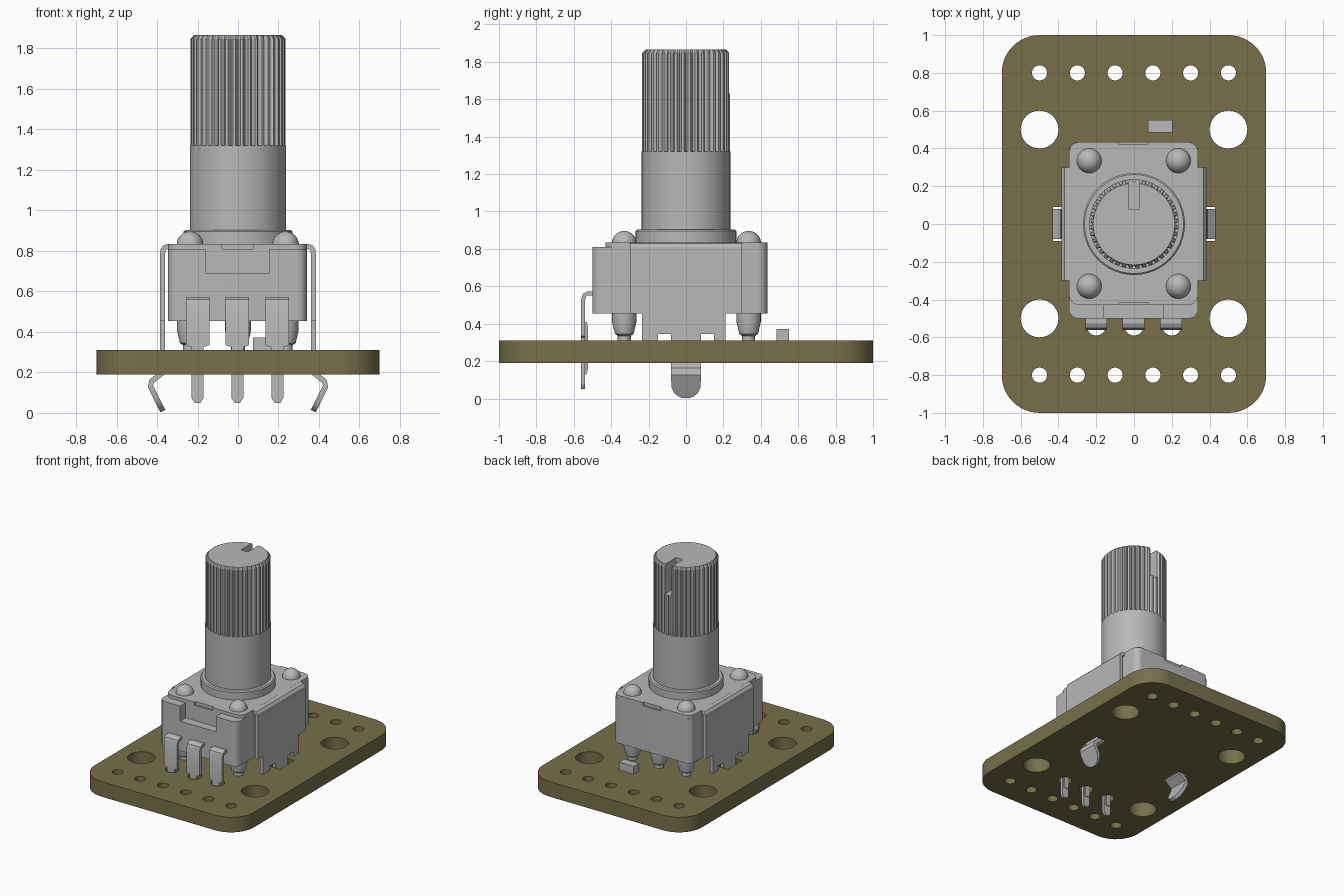
import bpy, bmesh
from math import sin, cos, pi
from mathutils import Vector

if "Cube" in bpy.data.objects:
    bpy.data.objects.remove(bpy.data.objects["Cube"], do_unlink=True)


def material(name, rgb):
    m = bpy.data.materials.new(name)
    m.use_nodes = True
    m.diffuse_color = (*rgb, 1)
    m.node_tree.nodes["Principled BSDF"].inputs["Base Color"].default_value = (*rgb, 1)
    return m


METAL = material("grey metal", (0.48, 0.48, 0.48))
OLIVE = material("olive board", (0.187, 0.163, 0.068))


def loft(name, rings, mat=METAL):
    """Skin a list of equal-length vertex rings and cap both ends."""
    bm = bmesh.new()
    loops = [[bm.verts.new(p) for p in ring] for ring in rings]
    n = len(loops[0])
    for a, b in zip(loops, loops[1:]):
        for i in range(n):
            j = (i + 1) % n
            bm.faces.new((a[i], a[j], b[j], b[i]))
    bm.faces.new(loops[0][::-1])
    bm.faces.new(loops[-1])
    bmesh.ops.recalc_face_normals(bm, faces=bm.faces)
    mesh = bpy.data.meshes.new(name)
    bm.to_mesh(mesh)
    bm.free()
    mesh.materials.append(mat)
    obj = bpy.data.objects.new(name, mesh)
    bpy.context.collection.objects.link(obj)
    return obj


def prism(name, outline, z0, z1, mat=METAL):
    return loft(name, [[(x, y, z) for x, y in outline] for z in (z0, z1)], mat)


def box(name, x0, x1, y0, y1, z0, z1, mat=METAL):
    return prism(name, [(x0, y0), (x1, y0), (x1, y1), (x0, y1)], z0, z1, mat)


def circle(r, x=0, y=0, n=32):
    return [(x + r * cos(2 * pi * i / n), y + r * sin(2 * pi * i / n)) for i in range(n)]


def rounded_rect(x0, x1, y0, y1, r, n=8):
    pts = []
    corners = [(x1 - r, y1 - r), (x0 + r, y1 - r), (x0 + r, y0 + r), (x1 - r, y0 + r)]
    for k, (cx, cy) in enumerate(corners):
        for i in range(n + 1):
            a = (k + i / n) * pi / 2
            pts.append((cx + r * cos(a), cy + r * sin(a)))
    return pts


def lathe(name, profile, x=0, y=0, n=32):
    return loft(name, [[(px, py, z) for px, py in circle(r, x, y, n)] for r, z in profile])


def strip(name, stations, thick, place):
    """Bent sheet strip through (u, z, half width) stations."""
    rings = []
    for i, (u, z, hw) in enumerate(stations):
        a, b = stations[max(i - 1, 0)], stations[min(i + 1, len(stations) - 1)]
        d = Vector((b[0] - a[0], b[1] - a[1])).normalized() * thick / 2
        rings.append([place(u - s * d.y, w, z + s * d.x)
                      for s, w in ((1, hw), (1, -hw), (-1, -hw), (-1, hw))])
    return loft(name, rings)


def cut(obj, cutters):
    for c in cutters:
        c.hide_render = True
        mod = obj.modifiers.new("cut", "BOOLEAN")
        mod.operation = "DIFFERENCE"
        mod.solver = "EXACT"
        mod.object = c
        bpy.context.view_layer.objects.active = obj
        bpy.ops.object.modifier_apply(modifier=mod.name)
        bpy.data.objects.remove(c, do_unlink=True)


# circuit board with header, mounting, terminal and clip holes
board = prism("circuit_board", rounded_rect(-0.7, 0.7, -1, 1, 0.2, 12), 0.19, 0.31, OLIVE)
holes = [(x / 10, y, 0.04) for x in (-5, -3, -1, 1, 3, 5) for y in (-0.8, 0.8)]
holes += [(x, y, 0.1) for x in (-0.5, 0.5) for y in (-0.5, 0.5)]
holes += [(x, -0.54, 0.05) for x in (-0.2, 0, 0.2)]
cutters = [prism("hole_cutter", circle(r, x, y), 0.1, 0.4, OLIVE) for x, y, r in holes]
cutters += [box("slot_cutter", s * 0.385 - 0.045, s * 0.385 + 0.045, -0.09, 0.09, 0.1, 0.4, OLIVE)
            for s in (-1, 1)]
cut(board, cutters)

# housing with a front recess
housing = prism("housing", rounded_rect(-0.345, 0.34, -0.5, 0.435, 0.05), 0.455, 0.81)
cut(housing, [box("recess_cutter", -0.16, 0.155, -0.6, -0.43, 0.69, 0.9)])

# metal cover plate with shallow notches front and back
cover = prism("cover_plate", rounded_rect(-0.345, 0.34, -0.43, 0.435, 0.06), 0.809, 0.835)
cut(cover, [box("notch_cutter", -0.08, 0.075, y - 0.02, y + 0.02, 0.7, 0.9)
            for y in (-0.435, 0.44)])

# folded side clips, each with a sprung tab through the board
half_lower = [(-0.3, 0.79), (-0.3, 0.455), (-0.235, 0.455), (-0.235, 0.31),
              (-0.15, 0.31), (-0.15, 0.345), (-0.08, 0.345), (-0.08, 0.2)]
clip = half_lower + [(0.21 if y == -0.235 else -y, z) for y, z in reversed(half_lower)]
for s, side in ((-1, "right"), (1, "left")):
    def across(u, w, z, s=s):
        return (s * u, w, z)
    strip(side + "_clip_fold", [(0.3, 0.822, 0.3), (0.345, 0.822, 0.3), (0.362, 0.817, 0.3),
                                (0.371, 0.805, 0.3), (0.372, 0.785, 0.3)], 0.025, across)
    loft(side + "_clip_plate", [[(s * x, y, z) for y, z in clip] for x in (0.36, 0.385)])
    strip(side + "_clip_tab", [(0.372, 0.23, 0.08), (0.378, 0.195, 0.08), (0.428, 0.155, 0.08),
                               (0.432, 0.13, 0.08), (0.4, 0.065, 0.078), (0.385, 0.035, 0.062),
                               (0.377, 0.02, 0.045), (0.371, 0.009, 0.02)], 0.027, across)

# rivets: domes on the cover, standoff pegs beneath
peg = [(0.065, 0.46), (0.065, 0.41), (0.05, 0.345), (0.035, 0.335), (0.035, 0.305)]
dome = [(0.066 * cos(a * pi / 16), 0.83 + 0.066 * sin(a * pi / 16)) for a in range(8)]
for x in (-0.237, 0.235):
    for y in (-0.33, 0.335):
        lathe("rivet_dome", dome + [(0.003, 0.896)], x, y, 24)
        lathe("standoff_peg", peg, x, y, 24)
lathe("standoff_peg", peg, 0, 0.335, 24)

# front terminals
for x in (-0.2, -0.003, 0.195):
    def forward(u, w, z, x=x):
        return (x + w, u, z)
    strip("terminal", [(-0.48, 0.562, 0.058), (-0.525, 0.562, 0.058), (-0.542, 0.553, 0.058),
                       (-0.55, 0.53, 0.058), (-0.55, 0.335, 0.058), (-0.55, 0.325, 0.03),
                       (-0.55, 0.075, 0.03), (-0.55, 0.05, 0.014)], 0.022, forward)
    strip("terminal_rib", [(-0.539, 0.41, 0.02), (-0.531, 0.38, 0.02), (-0.531, 0.16, 0.02),
                           (-0.539, 0.13, 0.02)], 0.014, forward)

# collar and plain shaft
lathe("collar", [(0.27, 0.82), (0.27, 0.895), (0.262, 0.903)], n=48)
lathe("shaft", [(0.237, 0.89), (0.237, 1.32)], n=64)

# splined knob end, chamfered at the top and slotted at the back
TEETH = 40


def splines(limit, z):
    ring = []
    for i in range(TEETH):
        for frac, r in ((0, 0.217), (0.32, 0.236), (0.68, 0.236)):
            a = 2 * pi * (i + frac) / TEETH
            ring.append((min(r, limit) * cos(a), min(r, limit) * sin(a), z))
    return ring


knob = loft("splined_shaft", [splines(1, 1.315), splines(1, 1.846), splines(0.216, 1.866)])
cut(knob, [box("slot_cutter", -0.03, 0.03, 0.08, 0.3, 1.63, 1.9)])

# small chip component
box("chip_component", 0.075, 0.205, 0.485, 0.55, 0.308, 0.372)

# smooth curved parts while keeping edges crisp
for obj in bpy.context.view_layer.objects:
    obj.select_set(obj.type == "MESH")
bpy.context.view_layer.objects.active = board
bpy.ops.object.shade_smooth_by_angle(angle=pi / 7)
